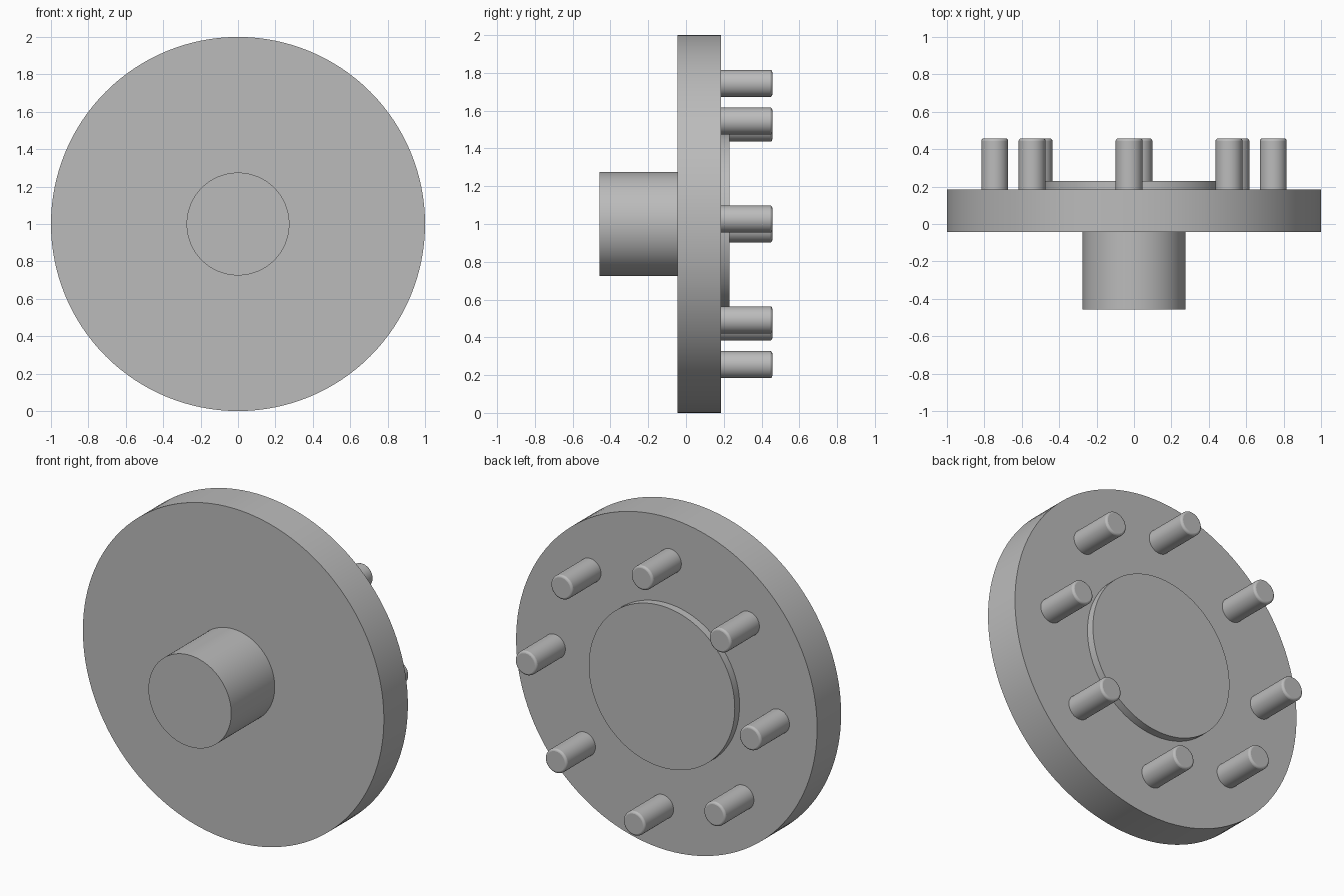
import bpy
import math
from mathutils import Matrix

cube = bpy.data.objects.get("Cube")
if cube:
    bpy.data.objects.remove(cube, do_unlink=True)

# Plain grey for every part
grey = bpy.data.materials.new("plain_grey")
grey.use_nodes = True
colour = (0.5, 0.5, 0.5, 1)
grey.diffuse_color = colour
grey.node_tree.nodes["Principled BSDF"].inputs["Base Color"].default_value = colour


def rod(name, radius, front, back, x=0, z=1, sides=96, round_end=0):
    """Cylinder along y from front to back, optionally with a rounded back rim."""
    bpy.ops.mesh.primitive_cylinder_add(vertices=sides, radius=radius, depth=back - front)
    ob = bpy.context.object
    ob.name = name
    # Lay the cylinder along y so that its local top becomes the back end
    ob.data.transform(Matrix.Rotation(-math.pi / 2, 4, "X"))
    ob.location = (x, (front + back) / 2, z)
    ob.data.materials.append(grey)
    if round_end:
        weight = ob.data.attributes.new("bevel_weight_edge", "FLOAT", "EDGE")
        for edge in ob.data.edges:
            if all(ob.data.vertices[v].co.y > 0 for v in edge.vertices):
                weight.data[edge.index].value = 1
        bevel = ob.modifiers.new("rounded_rim", "BEVEL")
        bevel.limit_method = "WEIGHT"
        bevel.width = round_end
        bevel.segments = 3
    bpy.ops.object.shade_smooth_by_angle(angle=math.radians(35))
    return ob


# Main disc, front hub and raised pad on the back
DISC_BACK = 0.184
rod("disc", 1, -0.044, DISC_BACK, sides=128)
rod("front_hub", 0.275, -0.457, -0.044)
rod("back_pad", 0.485, DISC_BACK, 0.23)

# Ring of eight pins, turned slightly off the vertical
for i in range(8):
    angle = math.radians(2 + 45 * i)
    rod(f"pin_{i + 1}", 0.072, DISC_BACK, 0.457,
        x=0.745 * math.cos(angle), z=1 + 0.745 * math.sin(angle),
        sides=48, round_end=0.012)
